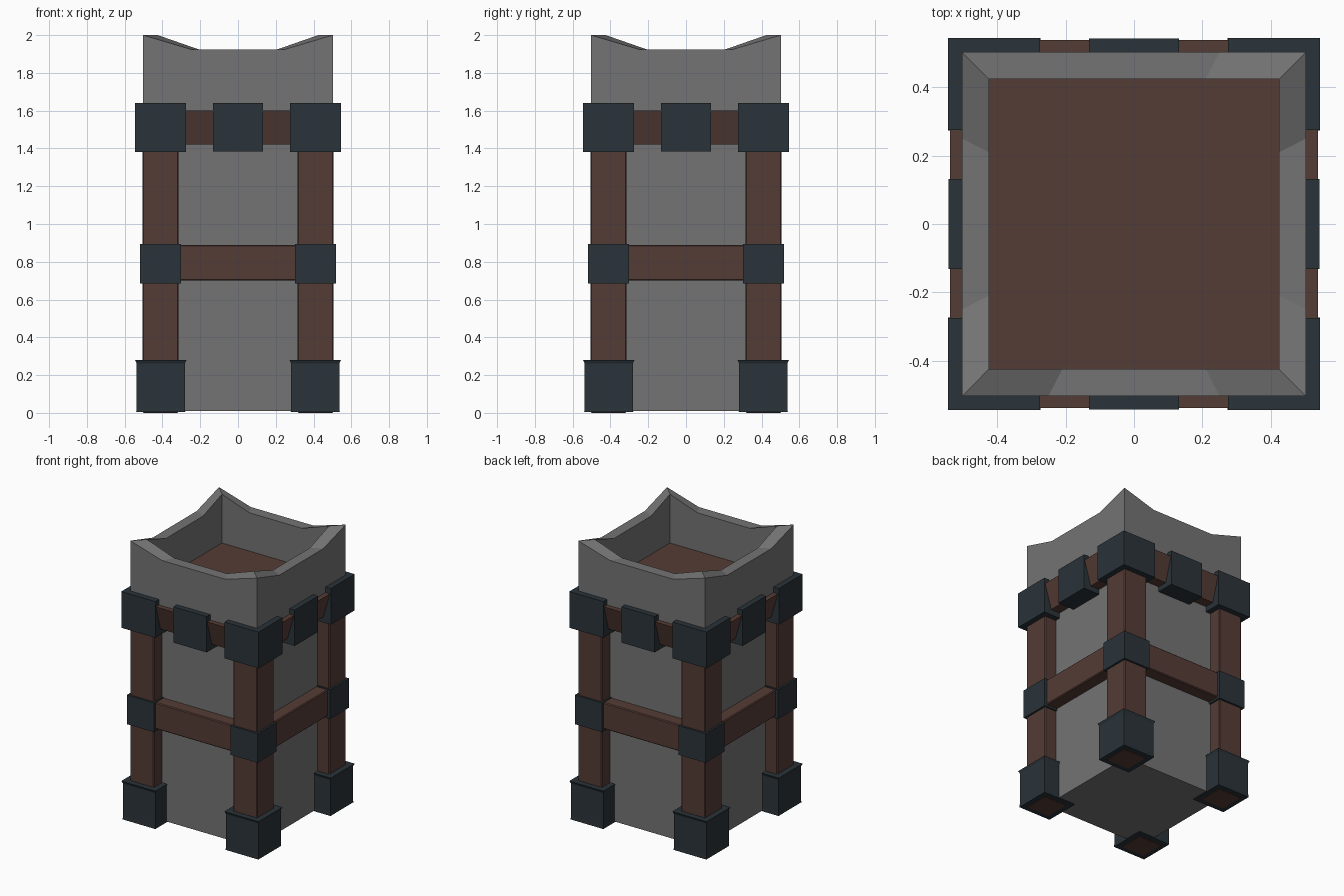
import bpy
import bmesh
from math import pi
from mathutils import Matrix, Vector

cube = bpy.data.objects.get("Cube")
if cube:
    bpy.data.objects.remove(cube, do_unlink=True)


def material(name, rgb):
    m = bpy.data.materials.new(name)
    m.use_nodes = True
    m.diffuse_color = (*rgb, 1)
    m.node_tree.nodes["Principled BSDF"].inputs["Base Color"].default_value = (*rgb, 1)
    return m


stone = material("grey stone", (0.174, 0.174, 0.174))
wood = material("brown wood", (0.09, 0.045, 0.036))
iron = material("dark iron", (0.023, 0.033, 0.041))


def finish(name, bm, mats, bevel=0):
    bmesh.ops.recalc_face_normals(bm, faces=bm.faces)
    mesh = bpy.data.meshes.new(name)
    bm.to_mesh(mesh)
    bm.free()
    for m in mats:
        mesh.materials.append(m)
    ob = bpy.data.objects.new(name, mesh)
    bpy.context.collection.objects.link(ob)
    if bevel:
        mod = ob.modifiers.new("soft edges", "BEVEL")
        mod.width = bevel
        mod.segments = 1
    return ob


def box(name, lo, hi, mat, turn=0, bevel=0):
    """Box between two corners, turned about the tower axis by quarter turns."""
    lo, hi = Vector(lo), Vector(hi)
    bm = bmesh.new()
    bmesh.ops.create_cube(bm, size=1)
    bmesh.ops.scale(bm, vec=hi - lo, verts=bm.verts)
    bmesh.ops.translate(bm, vec=(lo + hi) / 2, verts=bm.verts)
    bmesh.ops.rotate(bm, matrix=Matrix.Rotation(turn * pi / 2, 3, "Z"), verts=bm.verts)
    return finish(name, bm, [mat], bevel)


def prism(name, profile, x0, x1, mat, turn):
    """Extrude a (y, z) profile along x, then turn it to one side."""
    bm = bmesh.new()
    face = bm.faces.new([bm.verts.new((x0, y, z)) for y, z in profile])
    ext = bmesh.ops.extrude_face_region(bm, geom=[face])
    moved = [v for v in ext["geom"] if isinstance(v, bmesh.types.BMVert)]
    bmesh.ops.translate(bm, vec=(x1 - x0, 0, 0), verts=moved)
    bmesh.ops.rotate(bm, matrix=Matrix.Rotation(turn * pi / 2, 3, "Z"), verts=bm.verts)
    return finish(name, bm, [mat])


def stone_ring(bm, half, dip, z, dip_z):
    """Square ring with two extra points per side, where the wall can dip."""
    ring = []
    for k in range(4):
        rot = Matrix.Rotation(k * pi / 2, 3, "Z")
        for x, h in ((-half, z), (-dip, dip_z), (dip, dip_z)):
            ring.append(bm.verts.new(rot @ Vector((x, -half, h))))
    return ring


# Stone tower: recessed shaft, wider parapet with dipped sides, inner wall and floor
bm = bmesh.new()
rings = [stone_ring(bm, *r) for r in (
    (0.412, 0.25, 0.01, 0.01),
    (0.412, 0.25, 1.44, 1.44),
    (0.503, 0.25, 1.56, 1.56),
    (0.503, 0.25, 2.0, 1.925),
    (0.425, 0.21, 2.0, 1.925),
    (0.425, 0.21, 1.65, 1.65),
)]
for a, b in zip(rings, rings[1:]):
    for i in range(12):
        j = (i + 1) % 12
        bm.faces.new((a[i], a[j], b[j], b[i]))
bm.faces.new(rings[0])
floor = bm.faces.new(rings[-1])
floor.material_index = 1
finish("stone_tower", bm, [stone, wood])


def foot(name, turn):
    """Iron shoe, flared at its upper rim."""
    bm = bmesh.new()
    prev = None
    for half, z in ((0.13, 0.004), (0.128, 0.03), (0.128, 0.262), (0.136, 0.28)):
        ring = [bm.verts.new((0.409 + sx * half, -0.409 + sy * half, z))
                for sx, sy in ((-1, -1), (1, -1), (1, 1), (-1, 1))]
        if prev:
            for i in range(4):
                j = (i + 1) % 4
                bm.faces.new((prev[i], prev[j], ring[j], ring[i]))
        else:
            bm.faces.new(ring)
        prev = ring
    bm.faces.new(prev)
    bmesh.ops.rotate(bm, matrix=Matrix.Rotation(turn * pi / 2, 3, "Z"), verts=bm.verts)
    return finish(name, bm, [iron])


corners = ("front_left", "back_left", "back_right", "front_right")
sides = ("front", "left", "back", "right")
for k in range(4):
    # Corner posts with their iron fittings
    c = corners[k]
    box(c + "_post", (0.315, -0.505, 0), (0.505, -0.315, 1.42), wood, k, 0.006)
    foot(c + "_foot", k)
    box(c + "_clamp", (0.303, -0.519, 0.685), (0.519, -0.303, 0.895), iron, k)
    box(c + "_cap", (0.275, -0.545, 1.38), (0.545, -0.275, 1.64), iron, k)

    # Side beams, the upper one leaning outward, and its middle bracket
    s = sides[k]
    box(s + "_middle_beam", (-0.33, -0.5, 0.70), (0.33, -0.39, 0.89), wood, k, 0.006)
    prism(s + "_upper_beam",
          ((-0.485, 1.42), (-0.538, 1.60), (-0.39, 1.60), (-0.39, 1.42)),
          -0.33, 0.33, wood, k)
    box(s + "_bracket", (-0.132, -0.543, 1.383), (0.132, -0.39, 1.64), iron, k)
